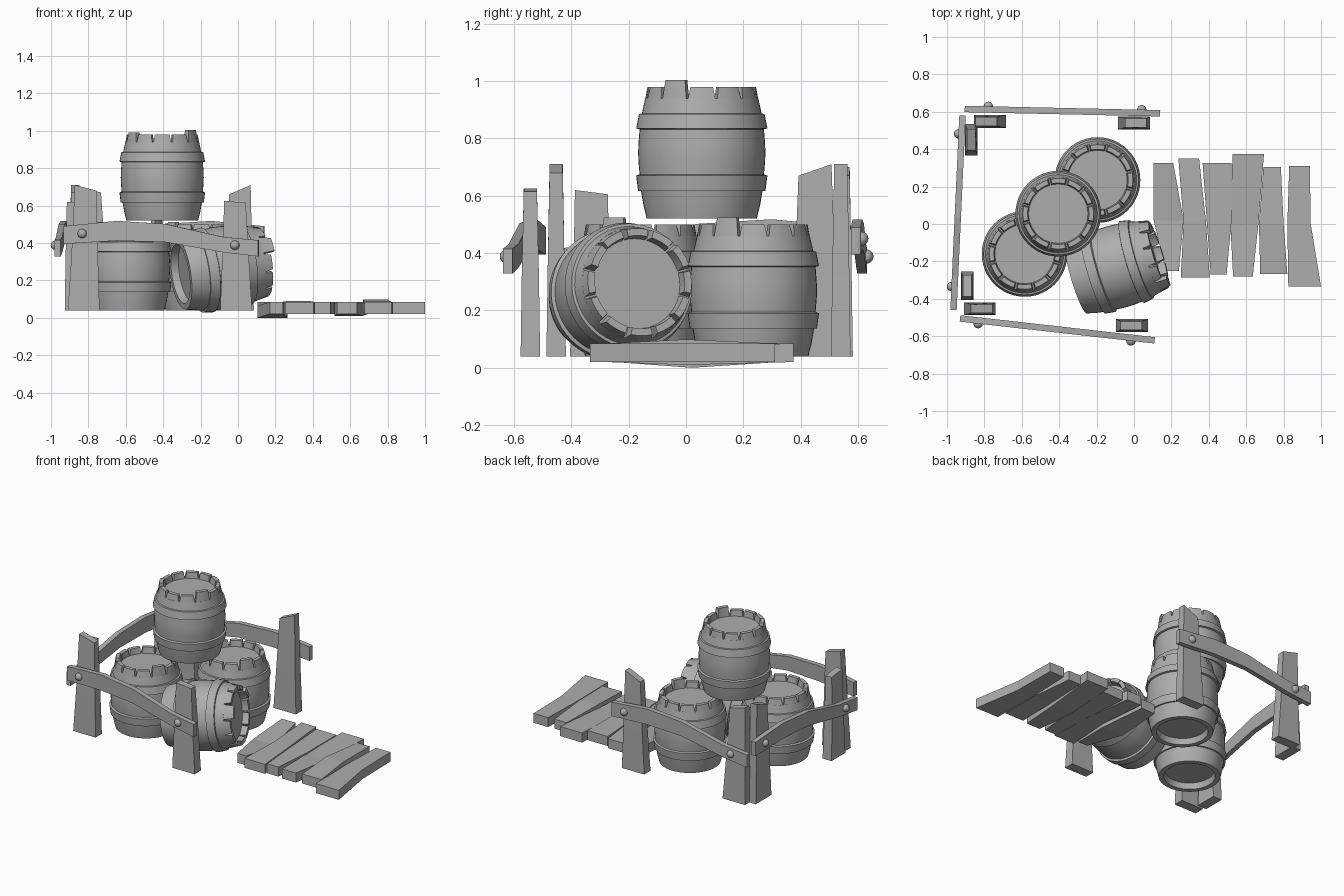
import bpy, bmesh, math
from mathutils import Vector, Matrix

if "Cube" in bpy.data.objects:
    bpy.data.objects.remove(bpy.data.objects["Cube"])

grey = bpy.data.materials.new("plain grey")
grey.use_nodes = True
grey.diffuse_color = (0.42, 0.42, 0.42, 1)
grey.node_tree.nodes["Principled BSDF"].inputs["Base Color"].default_value = (0.42, 0.42, 0.42, 1)


def finish(name, bm, smooth=False, matrix=None):
    """Turn a bmesh into a named, coloured object."""
    bmesh.ops.recalc_face_normals(bm, faces=bm.faces)
    mesh = bpy.data.meshes.new(name)
    bm.to_mesh(mesh)
    bm.free()
    mesh.materials.append(grey)
    obj = bpy.data.objects.new(name, mesh)
    bpy.context.collection.objects.link(obj)
    if matrix:
        obj.matrix_world = matrix
    if smooth:
        bpy.ops.object.select_all(action="DESELECT")
        obj.select_set(True)
        bpy.context.view_layer.objects.active = obj
        bpy.ops.object.shade_smooth_by_angle(angle=math.radians(30))
    return obj


def loft(bm, sections):
    """Skin a row of equal closed loops and cap both ends."""
    rings = [[bm.verts.new(p) for p in s] for s in sections]
    n = len(rings[0])
    for a, b in zip(rings, rings[1:]):
        for i in range(n):
            j = (i + 1) % n
            bm.faces.new((a[i], a[j], b[j], b[i]))
    bm.faces.new(rings[0])
    bm.faces.new(rings[-1])


# Barrels: turned body with hoops and recessed ends, plus a crown of split staves
BODY = [(0, .04), (.152, .04), (.16, 0), (.192, 0), (.204, .05), (.212, .097),
        (.222, .097), (.229, .15), (.217, .155), (.221, .2), (.222, .23),
        (.221, .26), (.217, .312), (.229, .315), (.219, .365), (.209, .367),
        (.197, .42), (0, .42)]


def barrel(name, centre, axis=(0, 0, 1)):
    bm = bmesh.new()
    verts = [bm.verts.new((r, 0, z)) for r, z in BODY]
    edges = [bm.edges.new(pair) for pair in zip(verts, verts[1:])]
    bmesh.ops.spin(bm, geom=verts + edges, cent=(0, 0, 0), axis=(0, 0, 1),
                   angle=math.tau, steps=48)
    bmesh.ops.remove_doubles(bm, verts=bm.verts, dist=1e-4)
    raised = {1: .012, 5: .024}
    for k in range(12):
        top = .46 + raised.get(k, 0)
        sections = []
        for step in range(-2, 3):
            loop = []
            for r, z, half in ((.158, .418, 14), (.197, .418, 14), (.189, top, 12), (.164, top, 12)):
                a = math.radians(30 * k + half * step / 2)
                loop.append((r * math.cos(a), r * math.sin(a), z))
            sections.append(loop)
        loft(bm, sections)
    turn = Vector(axis).to_track_quat("Z", "Y").to_matrix().to_4x4()
    finish(name, bm, True, Matrix.Translation(centre) @ turn @ Matrix.Translation((0, 0, -.23)))


barrel("top_barrel", (-.405, .055, .75))
barrel("back_barrel", (-.195, .235, .27))
barrel("front_barrel", (-.585, -.16, .27))
barrel("fallen_barrel", (-.09, -.228, .267), (.95, .29, .14))


# Fence posts: tapered boards with a slanted top
def post(name, x, y, low, high, turned=False, base=.17, top=.115, lean=0):
    bm = bmesh.new()
    sections = []
    for w, t, off, zl, zr in ((base, .068, 0, .04, .04), (base * .84, .06, lean * .5, .32, .32),
                              (top, .046, lean, low, high)):
        a, b = off - w / 2, off + w / 2
        sections.append([(a, -t / 2, zl), (b, -t / 2, zr), (b, t / 2, zr), (a, t / 2, zl)])
    loft(bm, sections)
    turn = Matrix.Rotation(math.pi / 2 if turned else 0, 4, "Z")
    finish(name, bm, False, Matrix.Translation((x, y, 0)) @ turn)


post("front_right_post", -.825, -.453, .71, .68, lean=.01)
post("front_left_post", -.01, -.543, .625, .615, lean=-.006)
post("back_right_post", -.77, .548, .70, .67, lean=-.02)
post("back_left_post", .0, .54, .66, .71, lean=.01)
post("side_front_post", -.892, -.33, .62, .605, True, .15)
post("side_back_post", -.87, .45, .67, .71, True)


# Rails: one wavy board with two bolts, reused on three sides
WAVE = [(0, .395, .49), (.27, .412, .518), (.52, .405, .502), (.82, .35, .432), (1, .328, .415)]


def rail(name, start, end):
    start, end = Vector((*start, 0)), Vector((*end, 0))
    along = end - start
    out = Vector((along.y, -along.x, 0)).normalized()
    bm = bmesh.new()
    sections = []
    for u, low, high in WAVE:
        p, side = start + along * u, out * .017
        sections.append([p + side + Vector((0, 0, low)), p + side + Vector((0, 0, high)),
                         p - side + Vector((0, 0, high)), p - side + Vector((0, 0, low))])
    loft(bm, sections)
    finish(name, bm)
    for tag, u, z in (("high", .095, .45), ("low", .88, .388)):
        bm = bmesh.new()
        spot = start + along * u + out * .017 + Vector((0, 0, z))
        bmesh.ops.create_uvsphere(bm, u_segments=16, v_segments=8, radius=.025)
        finish(f"{name}_{tag}_bolt", bm, True, Matrix.Translation(spot))


rail("front_rail", (-.93, -.505), (.11, -.622))
rail("back_rail", (.14, .592), (-.905, .615))
rail("side_rail", (-.917, .58), (-.965, -.46))


# Walkway planks: back, middle and front rows of (left x, right x, y), then middle lift
PLANKS = [
    ((.105, .21, .325), (.105, .265, .02), (.17, .24, -.25), -.02),
    ((.237, .348, .35), (.265, .385, .01), (.25, .405, -.285), .005),
    ((.367, .52, .325), (.39, .52, .0), (.41, .495, -.27), .0),
    ((.527, .695, .375), (.515, .665, .0), (.53, .635, -.28), -.01),
    ((.692, .785, .305), (.668, .80, .0), (.675, .82, -.268), .014),
    ((.83, .94, .31), (.82, .945, .0), (.825, 1.0, -.335), .0),
]
for n, (*rows, lift) in enumerate(PLANKS, 1):
    bm = bmesh.new()
    sections = []
    for i, (left, right, y) in enumerate(rows):
        z = .02 + (lift if i == 1 else 0)
        sections.append([(left, y, z), (right, y, z), (right, y, z + .065), (left, y, z + .065)])
    loft(bm, sections)
    finish(f"walkway_plank_{n}", bm)
